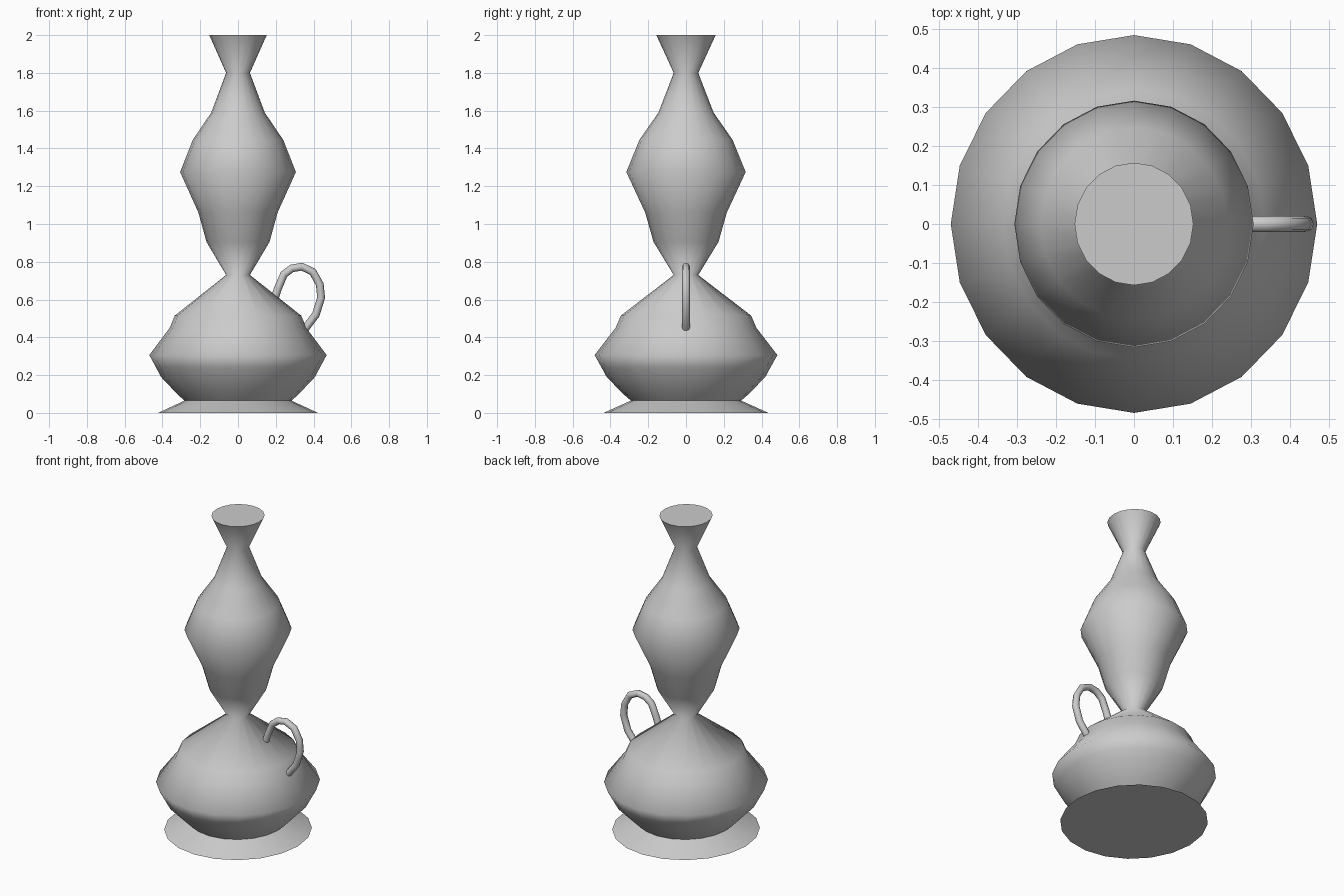
import bpy, bmesh
from math import sin, cos, pi, radians

if "Cube" in bpy.data.objects:
    bpy.data.objects.remove(bpy.data.objects["Cube"])

SIDES = 20
RX, RY = 0.97, 1.0   # slightly narrower across x

# vase outline: (radius, height), bottom to top
PROFILE = [(0.436, 0.0), (0.292, 0.065), (0.33, 0.098), (0.42, 0.19), (0.447, 0.24),
           (0.484, 0.306), (0.373, 0.45), (0.345, 0.515), (0.065, 0.73), (0.172, 0.905),
           (0.216, 1.06), (0.316, 1.275), (0.247, 1.445), (0.146, 1.59),
           (0.065, 1.80), (0.157, 2.0)]

# vase body, closed at both ends
bm = bmesh.new()
rings = [[bm.verts.new((RX * r * cos(2 * pi * i / SIDES), RY * r * sin(2 * pi * i / SIDES), z))
          for i in range(SIDES)] for r, z in PROFILE]
for a, b in zip(rings, rings[1:]):
    for i in range(SIDES):
        j = (i + 1) % SIDES
        bm.faces.new((a[i], a[j], b[j], b[i]))
bm.faces.new(rings[0][::-1])
bm.faces.new(rings[-1])
mesh = bpy.data.meshes.new("vase_body")
bm.to_mesh(mesh)
bm.free()
body = bpy.data.objects.new("vase_body", mesh)
bpy.context.collection.objects.link(body)

# handle: round tube along a loop, set into the lower bowl
PATH = [(0.193, 0.605), (0.212, 0.66), (0.243, 0.733), (0.285, 0.765), (0.338, 0.774),
        (0.396, 0.747), (0.433, 0.68), (0.44, 0.61), (0.412, 0.52), (0.36, 0.452), (0.35, 0.442)]
curve = bpy.data.curves.new("handle", 'CURVE')
curve.dimensions = '3D'
curve.bevel_depth = 0.021
curve.bevel_resolution = 2
curve.use_fill_caps = True
spline = curve.splines.new('POLY')
spline.points.add(len(PATH) - 1)
for p, (x, z) in zip(spline.points, PATH):
    p.co = (x, 0, z, 1)
handle = bpy.data.objects.new("handle", curve)
bpy.context.collection.objects.link(handle)

# shading: smooth walls, crisp rims
bpy.ops.object.select_all(action='DESELECT')
handle.select_set(True)
bpy.context.view_layer.objects.active = handle
bpy.ops.object.convert(target='MESH')
handle = bpy.context.view_layer.objects.active
body.select_set(True)
bpy.ops.object.shade_smooth_by_angle(angle=radians(85))
